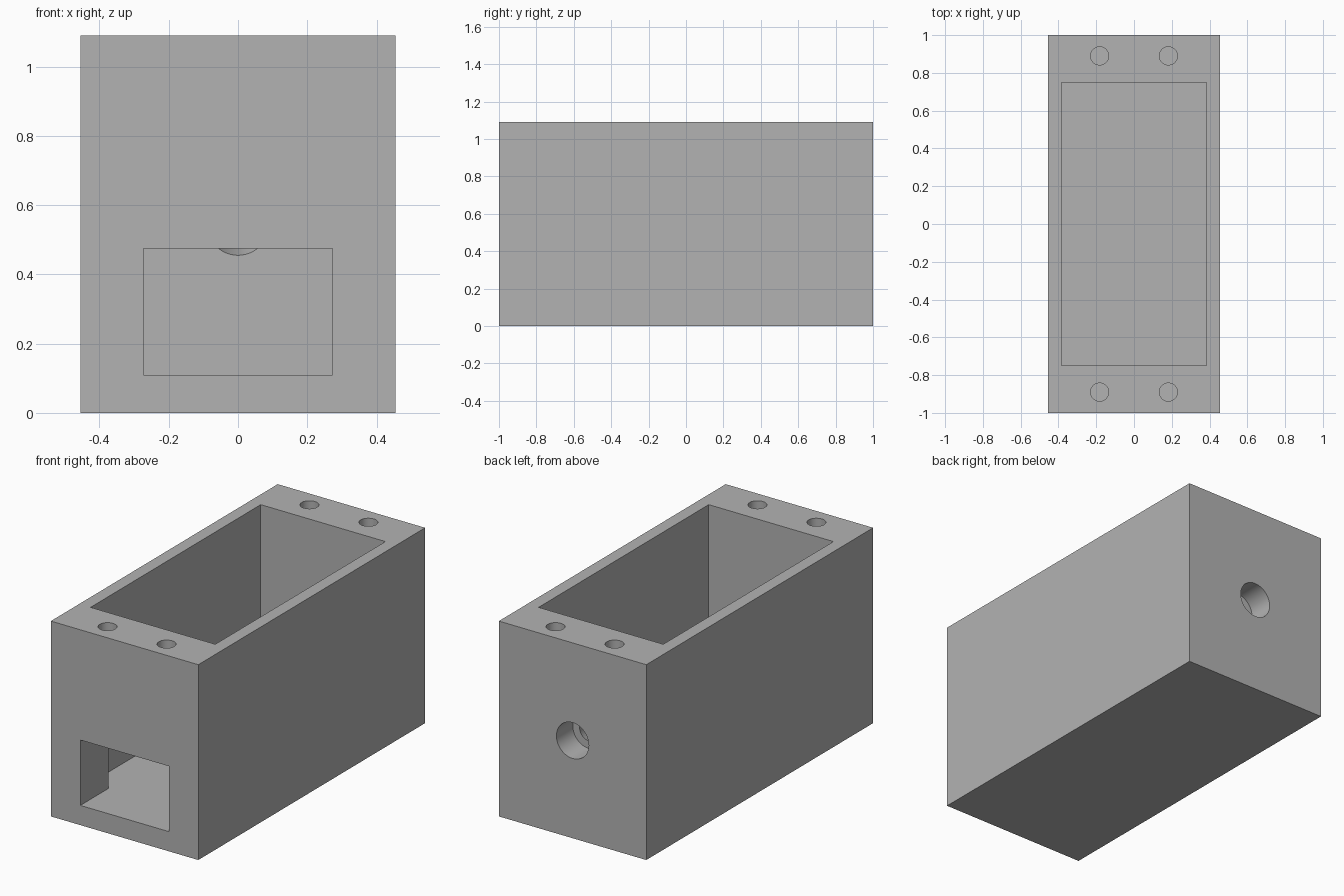
import bpy, bmesh, math
from mathutils import Matrix

if "Cube" in bpy.data.objects:
    bpy.data.objects.remove(bpy.data.objects["Cube"])

W, L, H = 0.91, 2.0, 1.09      # outer size
CAV_Y, FLOOR = 0.75, 0.11      # cavity half length, floor height

grey = bpy.data.materials.new("plain grey")
grey.diffuse_color = (0.45, 0.45, 0.45, 1)
grey.use_nodes = True
grey.node_tree.nodes["Principled BSDF"].inputs["Base Color"].default_value = grey.diffuse_color


def make_object(name, bm):
    mesh = bpy.data.meshes.new(name)
    bm.to_mesh(mesh)
    bm.free()
    mesh.materials.append(grey)
    ob = bpy.data.objects.new(name, mesh)
    bpy.context.collection.objects.link(ob)
    return ob


def box(name, x, y, z):
    """Box from (min, max) ranges."""
    bm = bmesh.new()
    bmesh.ops.create_cube(bm, size=1)
    for v in bm.verts:
        v.co = [r[0] if c < 0 else r[1] for c, r in zip(v.co, (x, y, z))]
    return make_object(name, bm)


def cone(name, centre, r1, r2, depth, along_y=False):
    """Round cutter; r1 is the low end (z) or front end (y)."""
    bm = bmesh.new()
    m = Matrix.Translation(centre)
    if along_y:
        m = m @ Matrix.Rotation(math.radians(-90), 4, 'X')
    bmesh.ops.create_cone(bm, cap_ends=True, segments=48, radius1=r1,
                          radius2=r2, depth=depth, matrix=m)
    return make_object(name, bm)


body = box("housing", (-W / 2, W / 2), (-L / 2, L / 2), (0, H))

# Open cavity and front slot sharing one floor level
cutters = [
    box("cavity_cutter", (-0.385, 0.385), (-CAV_Y, CAV_Y), (FLOOR, H + 0.1)),
    box("slot_cutter", (-0.273, 0.273), (-1.1, -0.6), (FLOOR, 0.475)),
]

# Blind screw holes in the top rim
for sx in (-1, 1):
    for sy in (-1, 1):
        cutters.append(cone("screw_hole_cutter", (sx * 0.182, sy * 0.89, H),
                            0.048, 0.048, 0.72))

# Back hole: straight bore outside, taper opening into the cavity
z = H / 2
cutters.append(cone("back_taper_cutter", (0, 0.805, z), 0.0903, 0.056, 0.112, True))
cutters.append(cone("back_bore_cutter", (0, 0.96, z), 0.1, 0.1, 0.21, True))

# Cut everything, then bake the result
for c in cutters:
    mod = body.modifiers.new(c.name, 'BOOLEAN')
    mod.operation, mod.solver, mod.object = 'DIFFERENCE', 'EXACT', c
deps = bpy.context.evaluated_depsgraph_get()
baked = bpy.data.meshes.new_from_object(body.evaluated_get(deps))
body.modifiers.clear()
body.data = baked
for c in cutters:
    bpy.data.objects.remove(c)

# Smooth round holes, sharp box edges
bpy.context.view_layer.objects.active = body
body.select_set(True)
bpy.ops.object.shade_smooth_by_angle(angle=math.radians(30))
